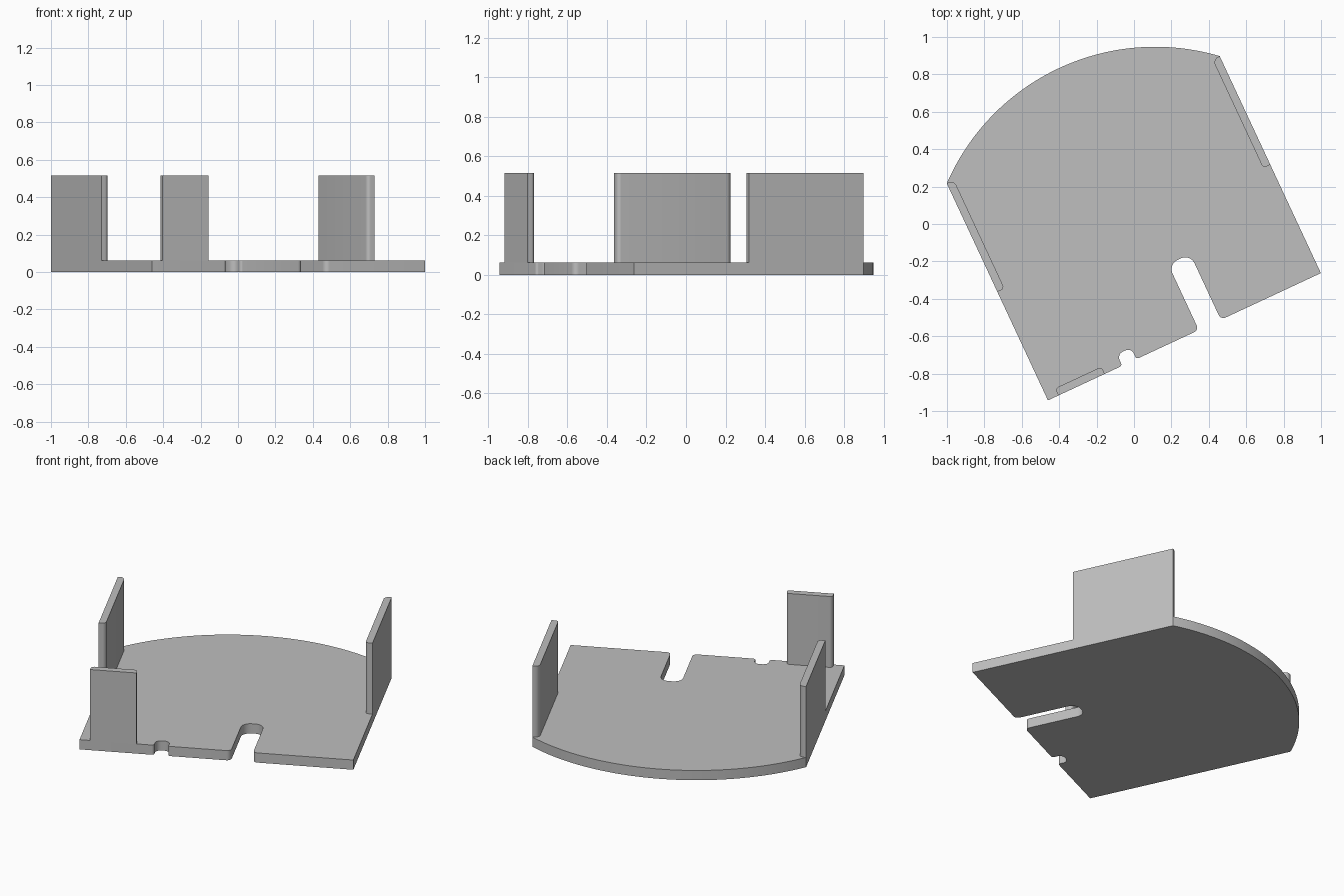
import bpy, bmesh
from math import radians, cos, sin, atan2
from mathutils import Matrix, Vector

cube = bpy.data.objects.get("Cube")
if cube:
    bpy.data.objects.remove(cube)

WIDTH, DEPTH = 1.61, 1.28        # straight-sided part of the plate
PLATE_H, WALL_H = 0.062, 0.515
WALL_T = 0.042
# Parts are drawn square to the plate, then turned into place
PLACE = Matrix.Translation((-0.46, -0.943, 0)) @ Matrix.Rotation(radians(25), 4, 'Z')

grey = bpy.data.materials.new("plain grey")
grey.use_nodes = True
colour = (0.52, 0.52, 0.52, 1)
grey.diffuse_color = colour
grey.node_tree.nodes["Principled BSDF"].inputs["Base Color"].default_value = colour


def rounded(corners, steps=8):
    """Outline from (u, v, radius) corners, with square corners filleted."""
    out = []
    for i, (u, v, r) in enumerate(corners):
        p = Vector((u, v))
        if r == 0:
            out.append(p)
            continue
        a = (Vector(corners[i - 1][:2]) - p).normalized()
        b = (Vector(corners[(i + 1) % len(corners)][:2]) - p).normalized()
        centre = p + (a + b) * r
        for k in range(steps + 1):
            t = radians(90) * k / steps
            out.append(centre - b * r * cos(t) - a * r * sin(t))
    return out


def extrude(name, outline, z0, z1):
    bm = bmesh.new()
    face = bm.faces.new([bm.verts.new((p.x, p.y, z0)) for p in outline])
    new = bmesh.ops.extrude_face_region(bm, geom=[face])["geom"]
    top = [e for e in new if isinstance(e, bmesh.types.BMVert)]
    bmesh.ops.translate(bm, verts=top, vec=(0, 0, z1 - z0))
    bmesh.ops.recalc_face_normals(bm, faces=bm.faces)
    bm.transform(PLACE)
    mesh = bpy.data.meshes.new(name)
    bm.to_mesh(mesh)
    bm.free()
    mesh.materials.append(grey)
    ob = bpy.data.objects.new(name, mesh)
    bpy.context.collection.objects.link(ob)
    bpy.ops.object.select_all(action='DESELECT')
    ob.select_set(True)
    bpy.context.view_layer.objects.active = ob
    bpy.ops.object.shade_smooth_by_angle(angle=radians(30))
    return ob


def notch(u0, u1, depth, r_mouth, r_end):
    return [(u0, 0, r_mouth), (u0, depth, r_end), (u1, depth, r_end), (u1, 0, r_mouth)]


# Base plate: straight front with two notches, bowed back edge
front = rounded([(0, 0, 0)] + notch(0.438, 0.522, 0.067, 0.014, 0.034)
                + notch(0.89, 1.02, 0.388, 0.028, 0.055) + [(WIDTH, 0, 0)])
centre = Vector((WIDTH / 2, 0.37))
radius = (Vector((WIDTH, DEPTH)) - centre).length
start = atan2(DEPTH - centre.y, WIDTH / 2)
N = 64
bow = []
for i in range(N + 1):
    t = start + (radians(180) - 2 * start) * i / N
    bow.append(centre + Vector((cos(t), sin(t))) * radius)
extrude("base_plate", front + bow, 0, PLATE_H)

# Side walls: mirrored pair, inner corners rounded
side = rounded([(0, 0.64, 0), (WALL_T, 0.64, 0.02), (WALL_T, DEPTH, 0.032), (0, DEPTH, 0)])
extrude("right_wall", side, PLATE_H, WALL_H)
extrude("left_wall", [Vector((WIDTH - p.x, p.y)) for p in side], PLATE_H, WALL_H)

# Short front wall
extrude("front_wall", rounded([(0.062, 0, 0), (0.335, 0, 0), (0.335, WALL_T, 0.02),
                               (0.062, WALL_T, 0.02)]), PLATE_H, WALL_H)
